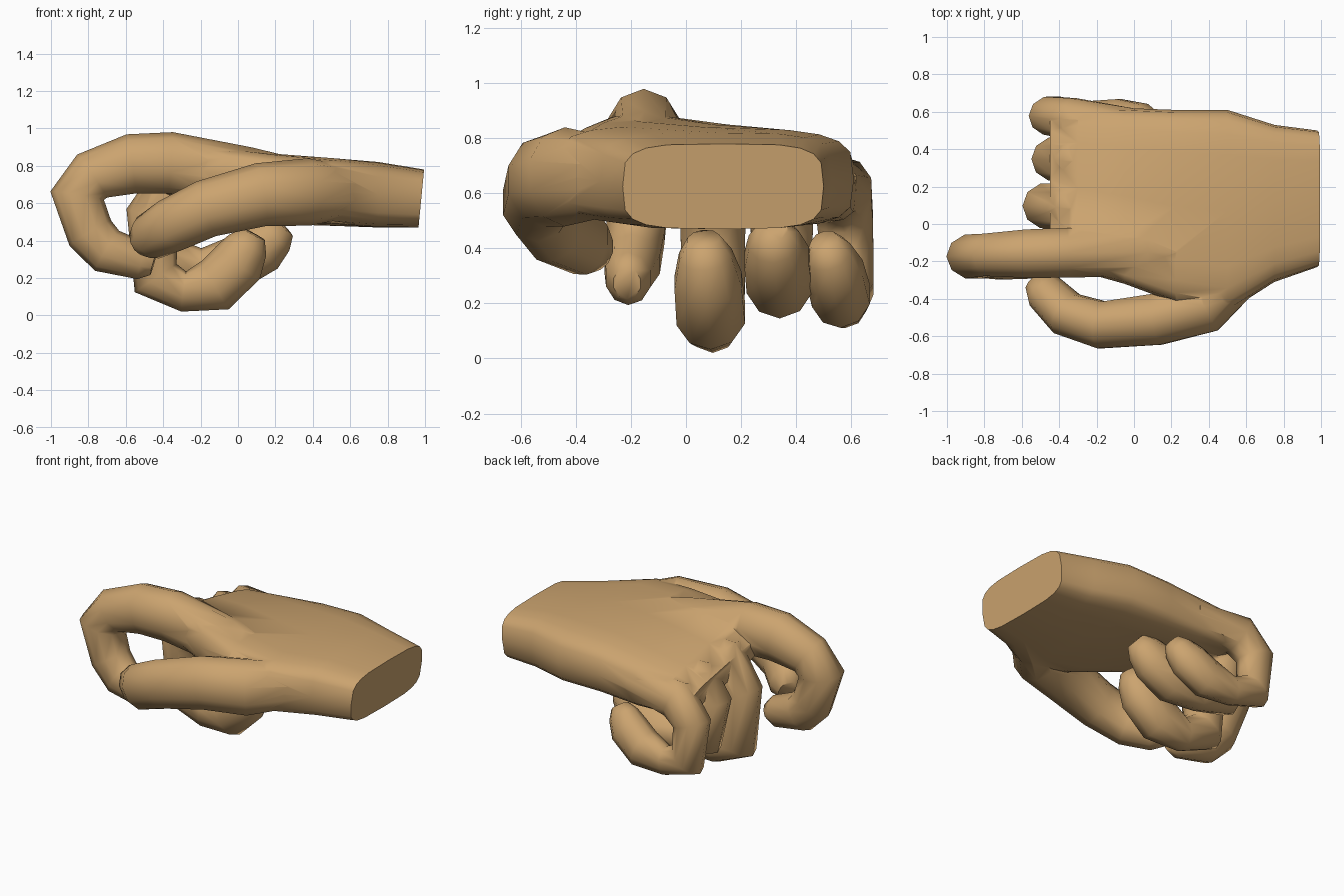
import bpy, bmesh, math
from mathutils import Vector

if "Cube" in bpy.data.objects:
    bpy.data.objects.remove(bpy.data.objects["Cube"])

skin = bpy.data.materials.new("tan skin")
skin.diffuse_color = (0.60, 0.37, 0.16, 1)
skin.use_nodes = True
skin.node_tree.nodes["Principled BSDF"].inputs["Base Color"].default_value = skin.diffuse_color


def loft(name, rings):
    """Skin a list of equal-length rings and cap both ends."""
    bm = bmesh.new()
    loops = [[bm.verts.new(p) for p in r] for r in rings]
    n = len(loops[0])
    for a, b in zip(loops, loops[1:]):
        for i in range(n):
            j = (i + 1) % n
            bm.faces.new((a[i], a[j], b[j], b[i]))
    bm.faces.new(loops[0][::-1])
    bm.faces.new(loops[-1])
    bmesh.ops.recalc_face_normals(bm, faces=bm.faces)
    me = bpy.data.meshes.new(name)
    bm.to_mesh(me)
    bm.free()
    me.materials.append(skin)
    ob = bpy.data.objects.new(name, me)
    bpy.context.collection.objects.link(ob)
    return ob


def finger(name, pts, flat=0.85, sides=10):
    """Tube through (x, y, z, radius) with a rounded tip; flat narrows its width."""
    P = [Vector(p[:3]) for p in pts]
    R = [p[3] for p in pts]
    P.append(P[-1] + (P[-1] - P[-2]).normalized() * R[-1] * 0.6)
    R.append(R[-1] * 0.6)
    rings = []
    for i, p in enumerate(P):
        a = (p - P[i - 1]).normalized() if i else Vector()
        b = (P[i + 1] - p).normalized() if i + 1 < len(P) else Vector()
        t = (a + b).normalized()
        side = (Vector((0, 1, 0)) - t * t.y).normalized()
        nrm = t.cross(side)
        angles = [2 * math.pi * (k + 0.5) / sides for k in range(sides)]
        rings.append([p + (side * math.cos(u) * flat + nrm * math.sin(u)) * R[i]
                      for u in angles])
    return loft(name, rings)


def curled_finger(name, y, drift, top, depth, shift, r):
    """Finger folded under the palm: one shared curl, scaled and slid along x."""
    curl = ((0.0, 0.01, 0.8), (-0.34, 0.04, 1.15), (-0.46, 0.20, 1.05),
            (-0.44, 0.52, 1), (-0.29, 0.59, 0.8), (-0.12, 0.555, 1.1),
            (0.0, 0.44, 1.08), (0.05, 0.35, 0.85))
    pts = []
    for i, (x, drop, thick) in enumerate(curl):
        pts.append((x + shift * i / 7, y + drift * math.sin(math.pi * i / 6),
                    top - drop * depth, r * thick))
    return finger(name, pts, 0.88)


def palm_ring(x, y0, y1, z0, z1, tilt, n=20):
    """Rounded-box cross-section, sheared so the thumb side sits higher."""
    ring = []
    for k in range(n):
        u = 2 * math.pi * k / n
        c, s = math.cos(u), math.sin(u)
        cy = math.copysign(abs(c) ** 0.5, c)
        sz = math.copysign(abs(s) ** 0.5, s)
        ring.append((x + (0.015 * sz if x > 0.9 else 0),
                     (y0 + y1) / 2 + cy * (y1 - y0) / 2,
                     (z0 + z1) / 2 + sz * (z1 - z0) / 2 + tilt * cy))
    return ring


# palm from wrist to the webbing between the fingers
hand = loft("hand", [palm_ring(*r) for r in (
    (0.98, -0.23, 0.50, 0.47, 0.78, 0),
    (0.75, -0.31, 0.53, 0.47, 0.82, 0),
    (0.50, -0.47, 0.61, 0.48, 0.84, -0.01),
    (0.22, -0.42, 0.61, 0.50, 0.85, -0.03),
    (-0.05, -0.32, 0.62, 0.53, 0.85, -0.07),
    (-0.30, -0.25, 0.63, 0.57, 0.83, -0.09),
    (-0.45, -0.10, 0.58, 0.62, 0.74, -0.06))])

# thumb, reaching forward beside the palm
thumb = finger("thumb", (
    (0.64, -0.22, 0.66, 0.13), (0.38, -0.44, 0.66, 0.18),
    (0.12, -0.51, 0.645, 0.17), (-0.17, -0.54, 0.57, 0.155),
    (-0.36, -0.48, 0.48, 0.145), (-0.48, -0.36, 0.415, 0.125)))

# index finger, hooked downward; it drifts slightly toward the thumb
hook = ((0.42, 0.68, 0.13), (0.05, 0.745, 0.155), (-0.36, 0.815, 0.165),
        (-0.57, 0.81, 0.16), (-0.78, 0.745, 0.14), (-0.86, 0.64, 0.145),
        (-0.79, 0.44, 0.13), (-0.70, 0.345, 0.125), (-0.51, 0.29, 0.10))
index = finger("index_finger", [(x, -0.15 - 0.06 * (i / 8) ** 2, z, r)
                                for i, (x, z, r) in enumerate(hook)])

# the three fingers folded under the palm
middle = curled_finger("middle_finger", 0.08, 0.02, 0.735, 1.03, 0.0, 0.135)
ring = curled_finger("ring_finger", 0.33, 0.02, 0.68, 0.72, 0.15, 0.13)
little = curled_finger("little_finger", 0.54, 0.045, 0.645, 0.75, 0.04, 0.115)

# merge everything into one skin
bpy.context.view_layer.objects.active = hand
hand.select_set(True)
for digit in (thumb, index, middle, ring, little):
    m = hand.modifiers.new(digit.name, "BOOLEAN")
    m.operation, m.solver, m.object = "UNION", "EXACT", digit
    m.use_self = True
    bpy.ops.object.modifier_apply(modifier=m.name)
    bpy.data.objects.remove(digit)
bpy.ops.object.shade_smooth_by_angle(angle=math.radians(60))
